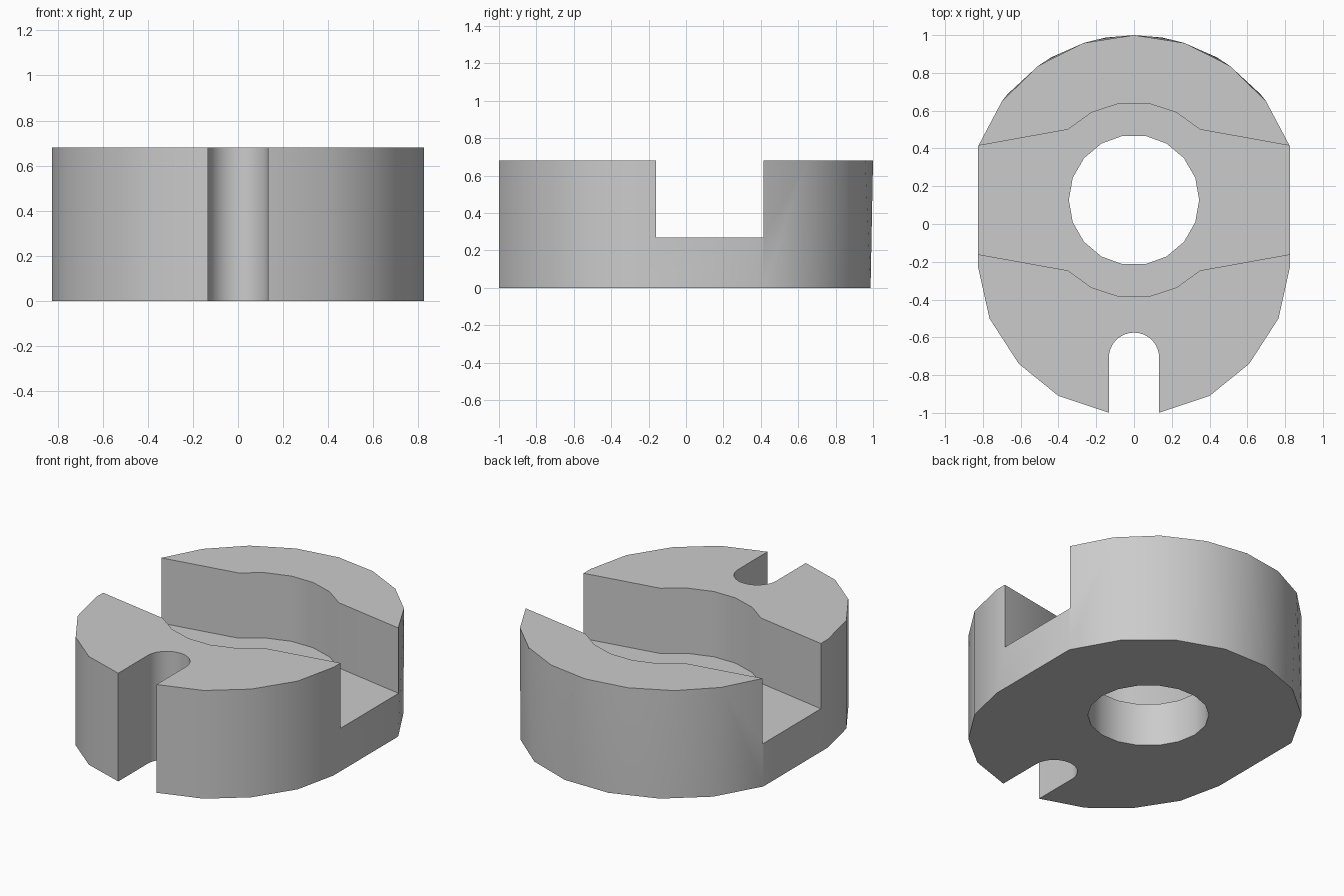
import bpy, bmesh
from math import sin, cos, radians, pi

if "Cube" in bpy.data.objects:
    bpy.data.objects.remove(bpy.data.objects["Cube"], do_unlink=True)

HEIGHT, FLOOR = 0.68, 0.27
HOLE_Y, BACK_R, HOLE_R, NOTCH_R = 0.127, 0.873, 0.345, 0.133

grey = bpy.data.materials.new("plain grey")
grey.use_nodes = True
colour = (0.6, 0.6, 0.6, 1)
grey.diffuse_color = colour
grey.node_tree.nodes["Principled BSDF"].inputs["Base Color"].default_value = colour


def make_object(name, bm):
    bmesh.ops.recalc_face_normals(bm, faces=bm.faces)
    mesh = bpy.data.meshes.new(name)
    bm.to_mesh(mesh)
    bm.free()
    mesh.materials.append(grey)
    obj = bpy.data.objects.new(name, mesh)
    bpy.context.collection.objects.link(obj)
    return obj


def prism(name, outline, z0, z1):
    bm = bmesh.new()
    face = bm.faces.new([bm.verts.new((x, y, z0)) for x, y in outline])
    top = bmesh.ops.extrude_face_region(bm, geom=[face])["geom"]
    bmesh.ops.translate(bm, vec=(0, 0, z1 - z0),
                        verts=[v for v in top if isinstance(v, bmesh.types.BMVert)])
    return make_object(name, bm)


def arc(radius, cy, degrees):
    return [(radius * sin(radians(a)), cy + radius * cos(radians(a))) for a in degrees]


# Rounded body: the back arc has different facets at the top and bottom
front = [(0.1, -1.01), (0.4, -0.91), (0.61, -0.74), (0.765, -0.5), (0.825, -0.23)]
top_ring = front + arc(BACK_R, HOLE_Y, [0, 17.75, 35.5, 53.25, 71])
bottom_ring = front + arc(BACK_R, HOLE_Y, [10, 30, 50, 71])
bm = bmesh.new()
for ring, z in ((top_ring, HEIGHT), (bottom_ring, 0)):
    for x, y in ring:
        for side in ((1, -1) if x > 0 else (1,)):
            bm.verts.new((side * x, y, z))
bmesh.ops.convex_hull(bm, input=bm.verts)
bmesh.ops.dissolve_limit(bm, angle_limit=0.001, verts=bm.verts, edges=bm.edges)
body = make_object("slotted_body", bm)

# Cross slot with bulged middle
half = [(0.95, 0.265), (0.35, 0.373), (0.225, 0.463), (0.075, 0.512)]
upper = half + [(-x, y) for x, y in reversed(half)]
slot = [(x, HOLE_Y + y) for x, y in upper] + [(x, HOLE_Y - y) for x, y in reversed(upper)]

# Round through hole and round-ended front notch
hole = arc(HOLE_R, HOLE_Y, [90 + 20 * i for i in range(18)])
notch = [(-NOTCH_R, -1.2)] + arc(NOTCH_R, -0.708, range(-90, 91, 10)) + [(NOTCH_R, -1.2)]

for name, outline, z0 in (("slot_cutter", slot, FLOOR),
                          ("hole_cutter", hole, -0.2),
                          ("notch_cutter", notch, -0.2)):
    cutter = prism(name, outline, z0, HEIGHT + 0.2)
    cutter.hide_render = True
    mod = body.modifiers.new(name, "BOOLEAN")
    mod.operation, mod.solver, mod.object = "DIFFERENCE", "EXACT", cutter
    bpy.context.view_layer.objects.active = body
    bpy.ops.object.modifier_apply(modifier=mod.name)
    bpy.data.objects.remove(cutter, do_unlink=True)

# Smooth curved walls, sharp rims
bpy.ops.object.select_all(action="DESELECT")
body.select_set(True)
bpy.context.view_layer.objects.active = body
bpy.ops.object.shade_smooth_by_angle(angle=radians(30))
